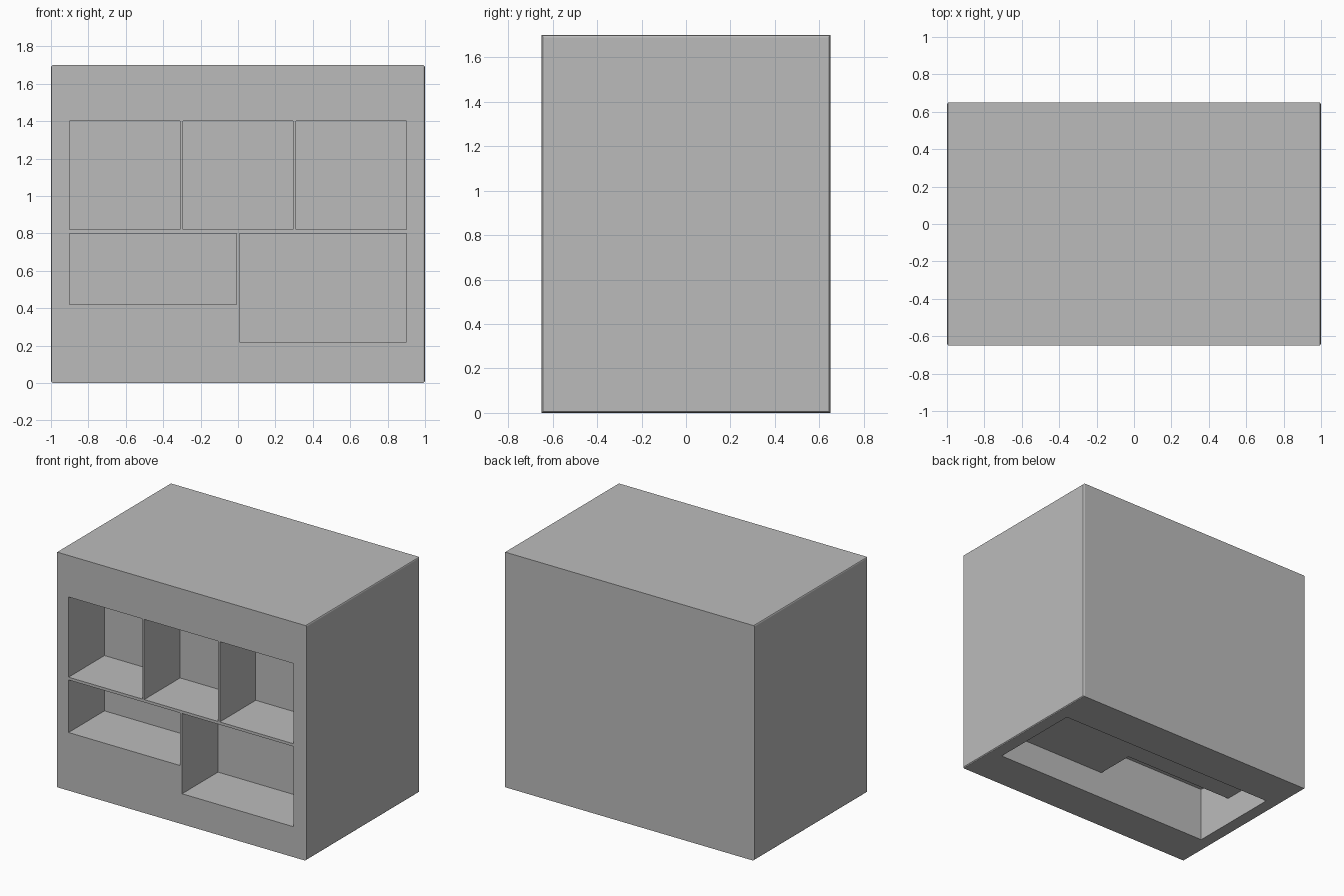
import bpy
import bmesh

if "Cube" in bpy.data.objects:
    bpy.data.objects.remove(bpy.data.objects["Cube"])


def box(name, lo, hi):
    """Axis-aligned box from its low corner to its high corner."""
    centre = [(a + b) / 2 for a, b in zip(lo, hi)]
    bpy.ops.mesh.primitive_cube_add(size=1, location=centre)
    ob = bpy.context.object
    ob.name = name
    ob.scale = [b - a for a, b in zip(lo, hi)]
    bpy.ops.object.transform_apply(location=True, rotation=False, scale=True)
    return ob


def apply_all(ob):
    bpy.context.view_layer.objects.active = ob
    for mod in list(ob.modifiers):
        bpy.ops.object.modifier_apply(modifier=mod.name)


def carve(body, name, lo, hi):
    """Cut a box-shaped space out of the body."""
    cutter = box(name, lo, hi)
    cutter.hide_render = True
    mod = body.modifiers.new(name, 'BOOLEAN')
    mod.operation = 'DIFFERENCE'
    mod.solver = 'EXACT'
    mod.object = cutter
    apply_all(body)
    bpy.data.objects.remove(cutter, do_unlink=True)


FRONT, BACK_OF_CUBBY = -0.65, -0.24

# Cabinet block, rounded only around its two side panels
cabinet = box("cabinet", (-1, FRONT, 0), (1, 0.65, 1.7))
bm = bmesh.new()
bm.from_mesh(cabinet.data)
rim = [e for e in bm.edges if abs(e.verts[0].co.x - e.verts[1].co.x) < 0.01]
bmesh.ops.bevel(bm, geom=rim, offset=0.013, segments=3, profile=0.5,
                affect='EDGES')
bm.to_mesh(cabinet.data)
bm.free()

# Mid-grey finish
grey = bpy.data.materials.new("mid_grey")
grey.diffuse_color = (0.5, 0.5, 0.5, 1)
grey.use_nodes = True
grey.node_tree.nodes["Principled BSDF"].inputs["Base Color"].default_value = grey.diffuse_color
cabinet.data.materials.append(grey)

# Open cubbies in the front: x range, z range
cubbies = [(c - 0.295, c + 0.295, 0.82, 1.40) for c in (-0.605, 0, 0.605)]
cubbies += [(-0.9, -0.008, 0.42, 0.80), (0.008, 0.9, 0.22, 0.80)]
for i, (x0, x1, z0, z1) in enumerate(cubbies):
    carve(cabinet, f"cubby_{i}", (x0, FRONT - 0.1, z0), (x1, BACK_OF_CUBBY, z1))

# Hollow base, with a taller pocket below the shallow left cubby
carve(cabinet, "base_hollow", (-0.9, -0.35, -0.1), (0.9, 0.35, 0.2))
carve(cabinet, "base_pocket", (-0.9, -0.35, 0.1), (0, -0.06, 0.4))

# Smooth rounded rims, flat large panels
bpy.ops.object.select_all(action='DESELECT')
cabinet.select_set(True)
bpy.context.view_layer.objects.active = cabinet
bpy.ops.object.shade_smooth_by_angle()
normals = cabinet.modifiers.new("flat_panels", 'WEIGHTED_NORMAL')
normals.weight = 100
normals.keep_sharp = True
